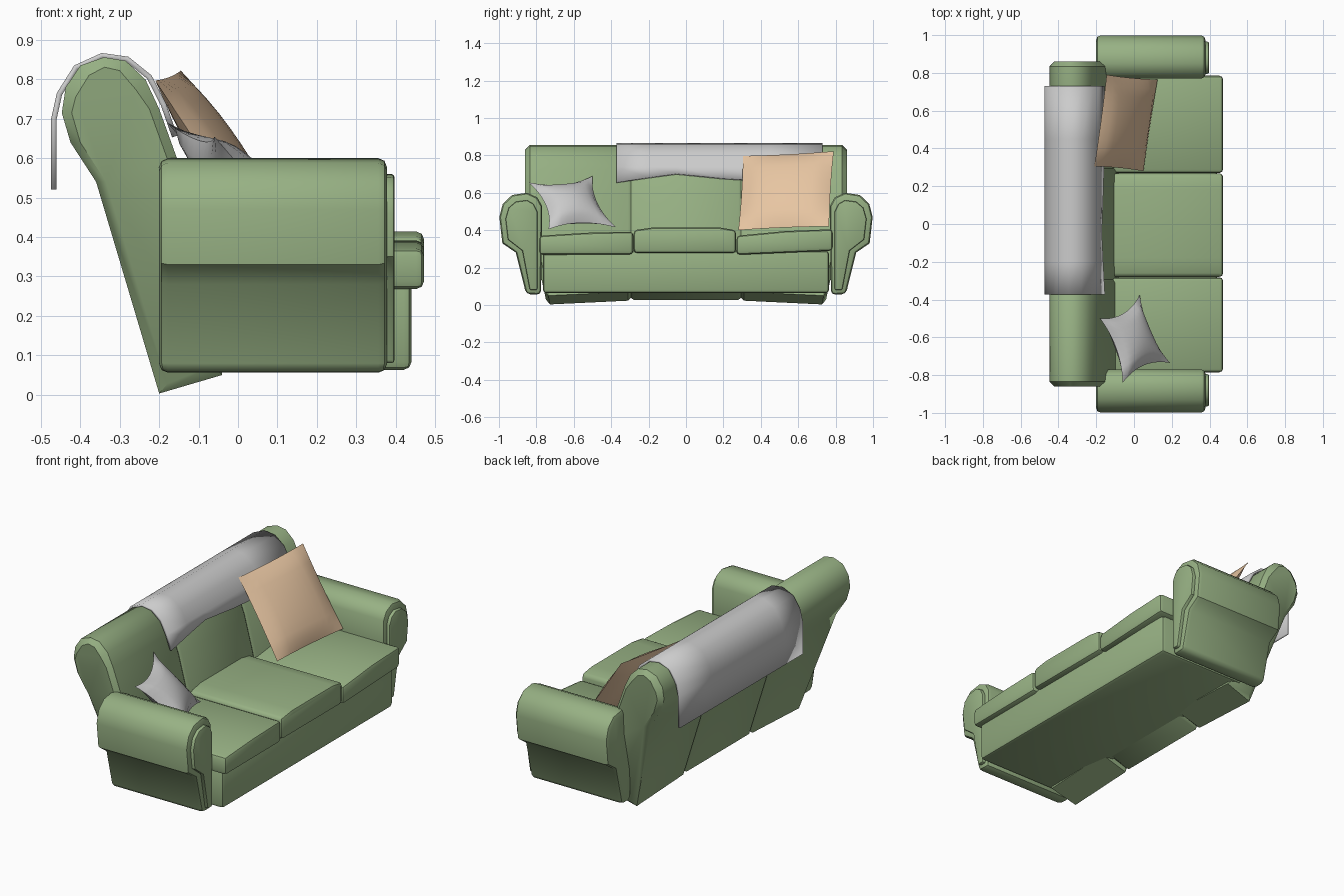
import bpy, bmesh, math
from mathutils import Vector

if "Cube" in bpy.data.objects:
    bpy.data.objects.remove(bpy.data.objects["Cube"])


def material(name, rgb):
    m = bpy.data.materials.new(name)
    m.diffuse_color = (*rgb, 1)
    m.use_nodes = True
    m.node_tree.nodes["Principled BSDF"].inputs["Base Color"].default_value = m.diffuse_color
    return m


GREEN = material("green_fabric", (0.31, 0.44, 0.23))
TAN = material("tan_fabric", (0.80, 0.56, 0.36))


def finish(name, bm, mat=None, angle=40):
    me = bpy.data.meshes.new(name)
    bm.to_mesh(me)
    bm.free()
    ob = bpy.data.objects.new(name, me)
    bpy.context.collection.objects.link(ob)
    if mat:
        me.materials.append(mat)
    bpy.ops.object.select_all(action='DESELECT')
    ob.select_set(True)
    bpy.context.view_layer.objects.active = ob
    bpy.ops.object.shade_smooth_by_angle(angle=math.radians(angle))
    return ob


def loft(name, rings, mat=None, closed=True, bevel=0):
    """Skin a row of rings; closed rings get end caps and an optional bevel."""
    bm = bmesh.new()
    vs = [[bm.verts.new(p) for p in r] for r in rings]
    n = len(rings[0])
    for a, b in zip(vs, vs[1:]):
        for i in range(n if closed else n - 1):
            j = (i + 1) % n
            bm.faces.new((a[i], a[j], b[j], b[i]))
    if closed:
        bm.faces.new(vs[0])
        bm.faces.new(vs[-1])
    bmesh.ops.recalc_face_normals(bm, faces=bm.faces)
    if bevel:
        sharp = [e for e in bm.edges if e.calc_face_angle(0) > 1.0]
        bmesh.ops.bevel(bm, geom=sharp, offset=bevel, segments=2,
                        profile=0.5, affect='EDGES', clamp_overlap=True)
    return finish(name, bm, mat)


def prism_x(name, yz, x0, x1, bevel):
    """Extrude a y-z outline along x."""
    return loft(name, [[(x, y, z) for y, z in yz] for x in (x0, x1)], GREEN, bevel=bevel)


# Backrest: side outline swept across, with two seams and a tapered foot
back = [(-0.20, 0.003), (-0.36, 0.54), (-0.425, 0.64), (-0.447, 0.715), (-0.437, 0.78),
        (-0.40, 0.835), (-0.34, 0.856), (-0.285, 0.847), (-0.235, 0.80), (-0.20, 0.725),
        (-0.155, 0.60), (-0.105, 0.41), (-0.04, 0.05)]
stations = [(-0.86, 0.025, 0), (-0.835, 0, 0), (-0.31, 0, 0.02), (-0.295, 0.01, 0.025),
            (-0.28, 0, 0.025), (0.28, 0, 0.025), (0.295, 0.01, 0.025), (0.31, 0, 0.02),
            (0.835, 0, 0), (0.86, 0.025, 0)]
rings = []
for y, inset, lift in stations:
    ring = []
    for x, z in back:
        taper = 1 - 0.13 * max(0, 1 - z / 0.55) * (abs(y) > 0.5)
        cx = -0.13 - 0.24 * z                       # centre line of the leaning back
        side = max(-1, min(1, (x - cx) / 0.08))
        dz = -inset if z > 0.75 else lift * (z < 0.1) + inset * (z < 0.1)
        ring.append((x - side * inset, y * taper, z + dz))
    rings.append(ring)
loft("backrest", rings, GREEN)

# Base
loft("base", [[(x, y, z) for x, y in ((-0.12, -0.765), (0.44, -0.765), (0.44, 0.765), (-0.12, 0.765))]
              for z in (0.063, 0.29)], GREEN, bevel=0.02)

# Seat cushions
cushions = {
    "seat_cushion_left": [(-0.785, 0.268), (-0.282, 0.27), (-0.282, 0.392), (-0.53, 0.386), (-0.785, 0.37)],
    "seat_cushion_middle": [(-0.28, 0.277), (0.268, 0.277), (0.268, 0.40), (0.18, 0.414),
                            (-0.18, 0.414), (-0.28, 0.40)],
    "seat_cushion_right": [(0.27, 0.268), (0.785, 0.29), (0.785, 0.405), (0.53, 0.395), (0.27, 0.37)],
}
for name, outline in cushions.items():
    prism_x(name, outline, -0.13, 0.472, 0.02)

# Rolled arms with raised front panels
arm = [(0.775, 0.055), (0.855, 0.058), (0.91, 0.28), (0.982, 0.33), (0.998, 0.47), (0.98, 0.54),
       (0.93, 0.588), (0.85, 0.60), (0.795, 0.575), (0.77, 0.53), (0.77, 0.40)]
panel = [(0.795, 0.08), (0.835, 0.08), (0.875, 0.29), (0.952, 0.35), (0.965, 0.46), (0.948, 0.52),
         (0.91, 0.552), (0.85, 0.56), (0.815, 0.54), (0.795, 0.50)]
for s, side in ((-1, "left"), (1, "right")):
    prism_x(side + "_arm", [(s * y, z) for y, z in arm], -0.20, 0.378, 0.022)
    prism_x(side + "_arm_front_panel", [(s * y, z) for y, z in panel], 0.35, 0.397, 0.008)

# Throw blanket draped over the back
drape = [(-0.467, 0.52), (-0.467, 0.70), (-0.453, 0.763), (-0.411, 0.83), (-0.345, 0.860),
         (-0.281, 0.851), (-0.225, 0.806), (-0.189, 0.736)]
strips = []
for y, low in ((-0.372, 0.655), (-0.2, 0.68), (-0.05, 0.70), (0.2, 0.675), (0.45, 0.66), (0.73, 0.66)):
    tip = (-0.189 + (0.736 - low) * 0.35, low)
    strips.append([(x, y, z) for x, z in drape + [tip]])
blanket = loft("throw_blanket", strips, closed=False)
mod = blanket.modifiers.new("thickness", 'SOLIDIFY')
mod.thickness = 0.014
mod.offset = 0


# Pillows: bulged grids stretched between four corners
def pillow(name, corners, bulge, pinch, mat=None, n=10):
    bl, br, tr, tl = map(Vector, corners)
    normal = (br - bl + tr - tl).cross(tl - bl + tr - br).normalized()
    bm = bmesh.new()
    grid = {}
    for k in (1, -1):
        for i in range(n + 1):
            for j in range(n + 1):
                u, v = 2 * i / n - 1, 2 * j / n - 1
                rim = i in (0, n) or j in (0, n)
                if rim and k < 0:
                    grid[k, i, j] = grid[1, i, j]
                    continue
                a = (u * (1 - pinch * (1 - v * v)) + 1) / 2
                b = (v * (1 - pinch * (1 - u * u)) + 1) / 2
                p = bl.lerp(br, a).lerp(tl.lerp(tr, a), b)
                t = ((1 - u * u) * (1 - v * v)) ** 0.6
                grid[k, i, j] = bm.verts.new(p + normal * (k * bulge * t))
    for k in (1, -1):
        for i in range(n):
            for j in range(n):
                f = [grid[k, i, j], grid[k, i + 1, j], grid[k, i + 1, j + 1], grid[k, i, j + 1]]
                bm.faces.new(f if k > 0 else f[::-1])
    return finish(name, bm, mat, 60)


pillow("large_pillow", [(0.05, 0.28, 0.40), (0.125, 0.765, 0.42), (-0.145, 0.79, 0.822),
                        (-0.21, 0.305, 0.797)], 0.05, 0.02, TAN)
pillow("small_pillow", [(0.19, -0.735, 0.405), (0.03, -0.375, 0.415), (-0.18, -0.50, 0.69),
                        (-0.06, -0.84, 0.655)], 0.065, 0.22)
